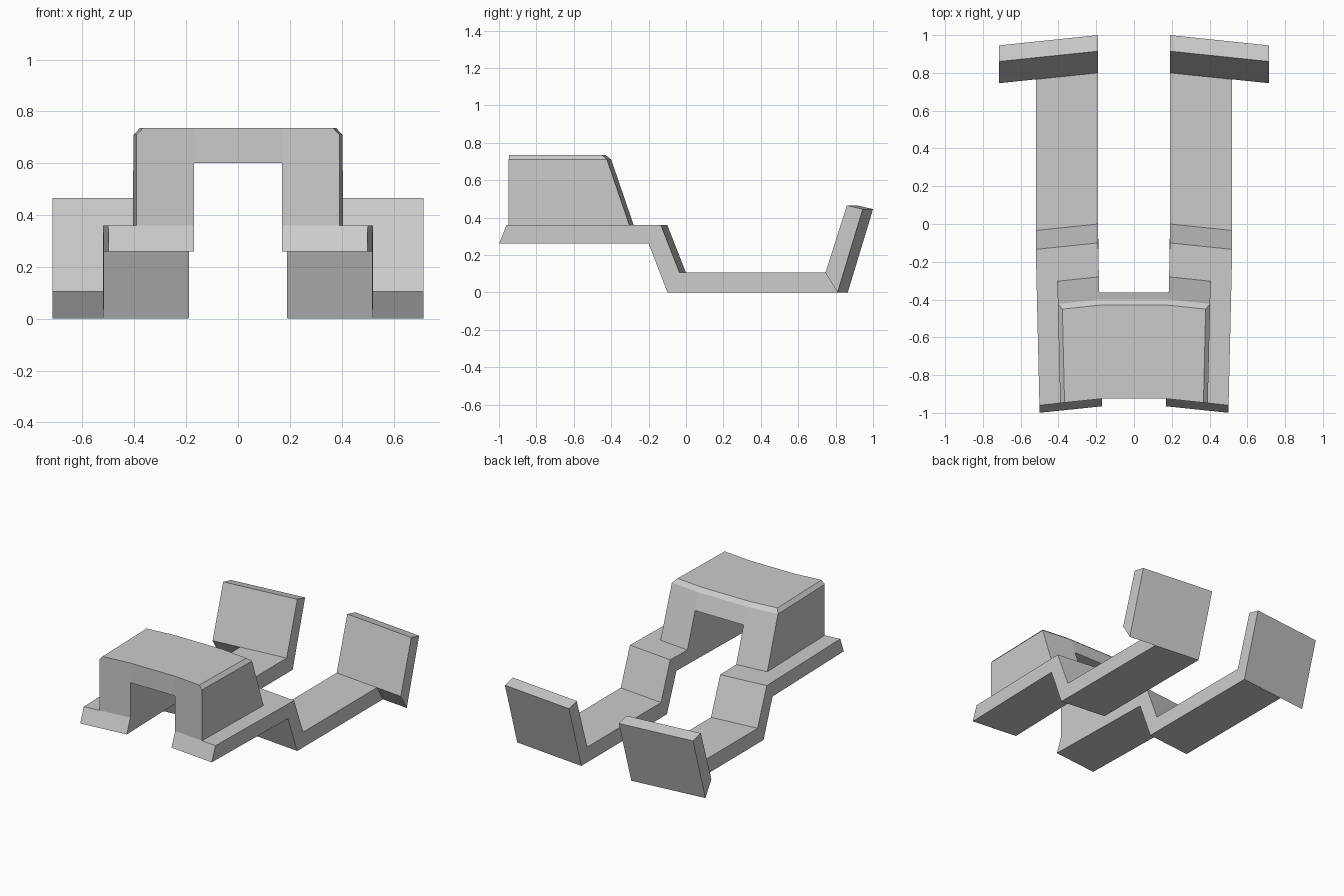
import bpy, bmesh

if "Cube" in bpy.data.objects:
    bpy.data.objects.remove(bpy.data.objects["Cube"])

INNER, OUTER, PLATE_OUTER = 0.19, 0.52, 0.715


def warp(x, y, z):
    """Sweep parts toward the front with distance from centre; narrow the front slightly."""
    s = 1 if x > 0 else -1
    a = abs(x)
    narrow = 0.0235 * max(0, -0.1 - y)
    return (s * (a - narrow), y - 0.104 * (a - INNER), z)


def finish(name, bm):
    bmesh.ops.remove_doubles(bm, verts=bm.verts, dist=1e-5)
    bmesh.ops.recalc_face_normals(bm, faces=bm.faces)
    mesh = bpy.data.meshes.new(name)
    bm.to_mesh(mesh)
    bm.free()
    obj = bpy.data.objects.new(name, mesh)
    bpy.context.collection.objects.link(obj)
    return obj


def add_face(bm, verts):
    unique = []
    for v in verts:
        if all((v.co - u.co).length > 1e-5 for u in unique):
            unique.append(v)
    if len(unique) > 2:
        bm.faces.new(unique)


def prism(name, profile, x0, x1):
    """Extrude a (y, z) profile across x, then warp it."""
    bm = bmesh.new()
    a = [bm.verts.new(warp(x0, y, z)) for y, z in profile]
    b = [bm.verts.new(warp(x1, y, z)) for y, z in profile]
    bm.faces.new(a)
    bm.faces.new(b)
    n = len(profile)
    for i in range(n):
        j = (i + 1) % n
        bm.faces.new((a[i], a[j], b[j], b[i]))
    return finish(name, bm)


# Stepped rails and tilted end plates, left and right
rail = [(-0.965, 0.26), (-0.925, 0.36), (-0.10, 0.36), (0.0, 0.105),
        (0.80, 0.105), (0.865, 0.0), (-0.065, 0.0), (-0.165, 0.26)]
plate = [(0.80, 0.105), (0.865, 0.0), (1.0, 0.445), (0.915, 0.465)]
for side, s in (("left", -1), ("right", 1)):
    prism(side + "_rail", rail, s * INNER, s * OUTER)
    prism(side + "_end_plate", plate, s * INNER, s * PLATE_OUTER)

# Arch bridging the rails, chamfered along its sides and back
front, top, edge = -0.925, 0.735, 0.71
full = [(front, 0.36), (front, 0.60), (front, top), (-0.43, top),
        (-0.40, edge), (-0.362, 0.60), (-0.28, 0.36)]
end = full[:2] + [(front, edge), (-0.40, edge)] + full[4:]
stations = [(-0.41, end), (-0.387, full), (-INNER, full),
            (INNER, full), (0.387, full), (0.41, end)]
bm = bmesh.new()
rows = [[bm.verts.new(warp(x, y, z)) for y, z in prof] for x, prof in stations]
for k in range(5):
    a, b = rows[k], rows[k + 1]
    # the middle span is only the lintel above the opening
    ring = [1, 2, 3, 4, 5] if k == 2 else list(range(7))
    for i, j in zip(ring, ring[1:] + ring[:1]):
        add_face(bm, (a[i], a[j], b[j], b[i]))
for row in (rows[0], rows[5]):
    add_face(bm, row)
for row in (rows[2], rows[3]):
    add_face(bm, [row[i] for i in (0, 1, 5, 6)])
finish("arch", bm)
